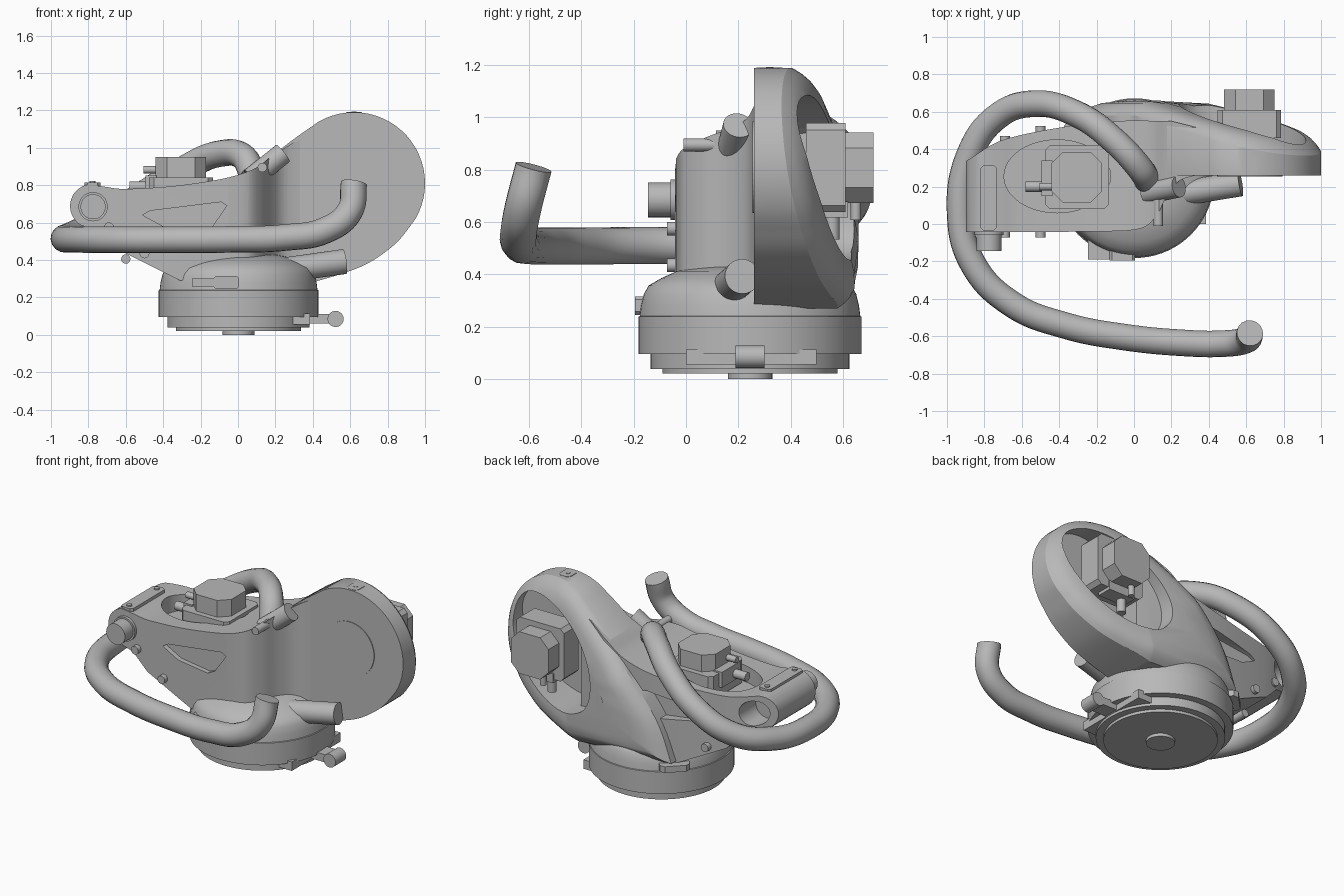
import bpy, bmesh, math
from mathutils import Vector, Matrix

if "Cube" in bpy.data.objects:
    bpy.data.objects.remove(bpy.data.objects["Cube"], do_unlink=True)

grey = bpy.data.materials.new("machine_grey")
grey.use_nodes = True
COLOR = (0.48, 0.48, 0.48, 1)
grey.diffuse_color = COLOR
grey.node_tree.nodes["Principled BSDF"].inputs["Base Color"].default_value = COLOR


def activate(ob):
    bpy.ops.object.select_all(action='DESELECT')
    ob.select_set(True)
    bpy.context.view_layer.objects.active = ob


def smooth(ob, angle=32):
    activate(ob)
    bpy.ops.object.shade_smooth_by_angle(angle=math.radians(angle))
    return ob


def loft(name, rings):
    """Closed solid through rings with equal point counts."""
    bm = bmesh.new()
    vs = [[bm.verts.new(p) for p in r] for r in rings]
    n = len(vs[0])
    for a, b in zip(vs, vs[1:]):
        for i in range(n):
            j = (i + 1) % n
            bm.faces.new((a[i], a[j], b[j], b[i]))
    bm.faces.new(vs[0])
    bm.faces.new(vs[-1])
    bmesh.ops.recalc_face_normals(bm, faces=bm.faces)
    me = bpy.data.meshes.new(name)
    bm.to_mesh(me)
    bm.free()
    me.materials.append(grey)
    ob = bpy.data.objects.new(name, me)
    bpy.context.collection.objects.link(ob)
    return ob


def prism_y(name, pts, y0, y1):
    return loft(name, [[(x, y, z) for x, z in pts] for y in (y0, y1)])


def prism_z(name, pts, z0, z1):
    return loft(name, [[(x, y, z) for x, y in pts] for z in (z0, z1)])


def oval(cx, cy, rx, ry=None, turn=0, n=48):
    ry = ry or rx
    c, s = math.cos(turn), math.sin(turn)
    out = []
    for i in range(n):
        t = 2 * math.pi * i / n
        u, v = rx * math.cos(t), ry * math.sin(t)
        out.append((cx + u * c - v * s, cy + u * s + v * c))
    return out


def rect(x0, x1, y0, y1, cut=0.0):
    if not cut:
        return [(x0, y0), (x1, y0), (x1, y1), (x0, y1)]
    return [(x0 + cut, y0), (x1 - cut, y0), (x1, y0 + cut), (x1, y1 - cut),
            (x1 - cut, y1), (x0 + cut, y1), (x0, y1 - cut), (x0, y0 + cut)]


def rod(name, a, b, r, n=32):
    a, b = Vector(a), Vector(b)
    q = (b - a).to_track_quat('Z', 'Y')
    circle = [q @ Vector((x, y, 0)) for x, y in oval(0, 0, r, n=n)]
    return smooth(loft(name, [[e + p for p in circle] for e in (a, b)]))


def combine(ob, other, op):
    mod = ob.modifiers.new("cut", 'BOOLEAN')
    mod.operation, mod.solver, mod.object = op, 'EXACT', other
    activate(ob)
    bpy.ops.object.modifier_apply(modifier=mod.name)
    bpy.data.objects.remove(other, do_unlink=True)


def spline(pts, steps=6):
    """Catmull-Rom curve through open 2D points."""
    p = [Vector(q) for q in [pts[0], *pts, pts[-1]]]
    out = []
    for a, b, c, d in zip(p, p[1:], p[2:], p[3:]):
        for k in range(steps):
            t = k / steps
            out.append(tuple(0.5 * (2 * b + (c - a) * t + (2 * a - 5 * b + 4 * c - d) * t * t
                                    + (3 * b - a - 3 * c + d) * t ** 3)))
    return out + [tuple(p[-1])]


# Turned base with stepped rings and a domed shoulder
BY = 0.245
steps = [(0.085, 0), (0.085, 0.02), (0.335, 0.02), (0.335, 0.038), (0.38, 0.038), (0.38, 0.095),
         (0.427, 0.095), (0.427, 0.238), (0.422, 0.24), (0.417, 0.28), (0.406, 0.325),
         (0.388, 0.357), (0.34, 0.385), (0.28, 0.412), (0.2, 0.428), (0.05, 0.43)]
smooth(loft("turntable_base", [[(x, y, z) for x, y in oval(0.003, BY, r, n=72)] for r, z in steps]))

# Shoulder housing: egg outline, flat front, slanted domed back with oval opening
arc = [(0.62 + 0.38 * math.cos(math.radians(a)), 0.81 + 0.38 * math.sin(math.radians(a)))
       for a in range(-30, 121, 6)]
egg = arc + spline([(0.41, 1.125), (0.25, 1.01), (0.05, 0.84), (-0.19, 0.56), (-0.3, 0.3)]) \
    + spline([(0.36, 0.27), (0.55, 0.325), (0.7, 0.385), (0.84, 0.485), (0.92, 0.58)])


def back_ring(f, lift):
    ring = []
    for x, z in egg:
        x, z = 0.5 + f * (x - 0.5), 0.74 + f * (z - 0.74)
        slope = (x - 0.62) * 0.78 + (z - 0.81) * 0.62
        ring.append((x, min(0.46 - 0.25 * slope, 0.58) + lift, z))
    return ring


housing = loft("shoulder_housing", [[(x, 0.26, z) for x, z in egg]] + [
    back_ring(f, h) for f, h in
    ((1, 0), (0.96, 0.026), (0.91, 0.048), (0.84, 0.066), (0.72, 0.077), (0.5, 0.08))])
combine(housing, prism_y("opening", oval(0.58, 0.77, 0.39, 0.25, math.radians(40)), 0.36, 1),
        'DIFFERENCE')
smooth(housing)
prism_y("shoulder_cover", oval(0.62, 0.81, 0.175), 0.255, 0.27)
prism_z("shoulder_tab", rect(0.58, 0.66, 0.27, 0.37, 0.02), 1.15, 1.191)
rod("tab_screw", (0.62, 0.32, 1.15), (0.62, 0.32, 1.194), 0.014, 16)

# Forearm: side outline intersected with plan outline
end = [(-0.78 + 0.118 * math.cos(math.radians(a)), 0.688 + 0.118 * math.sin(math.radians(a)))
       for a in range(100, 241, 10)]
side = end + [(-0.72, 0.545), (-0.62, 0.445), (-0.31, 0.29), (0, 0.28), (0.4, 0.3), (0.4, 1.07)] \
    + spline([(0.3, 1.03), (0.18, 0.955), (0.08, 0.885), (-0.08, 0.835), (-0.35, 0.795),
              (-0.6, 0.78), (-0.7, 0.79)])
plan = [(-0.95, -0.042), (-0.4, -0.042)] \
    + spline([(-0.05, -0.038), (0.06, -0.015), (0.13, 0.06), (0.18, 0.16), (0.25, 0.235), (0.38, 0.27)]) \
    + [(0.4, 0.5)] + spline([(0.2, 0.55), (-0.1, 0.55), (-0.4, 0.515), (-0.7, 0.45), (-0.86, 0.36),
                             (-0.95, 0.3)])
forearm = prism_y("forearm", side, -0.3, 0.8)
combine(forearm, prism_z("plan", plan, 0, 1.3), 'INTERSECT')
combine(forearm, prism_z("pocket", oval(-0.41, 0.255, 0.285, 0.195), 0.68, 1.2), 'DIFFERENCE')
window = [(-0.51, 0.64), (-0.47, 0.663), (-0.09, 0.71), (-0.06, 0.69), (-0.14, 0.575),
          (-0.19, 0.55), (-0.4, 0.58)]
for y0, y1 in ((-0.2, -0.01), (0.48, 0.8)):
    combine(forearm, prism_y("window", window, y0, y1), 'DIFFERENCE')
combine(forearm, prism_y("socket", oval(-0.775, 0.69, 0.08), 0.28, 0.8), 'DIFFERENCE')
smooth(forearm)

# Wrist pivot, top plate and bolts
rod("wrist_pivot", (-0.775, -0.145, 0.685), (-0.775, 0, 0.685), 0.067)
rod("wrist_pivot_rim", (-0.775, -0.06, 0.685), (-0.775, 0, 0.685), 0.078)
prism_z("wrist_plate", rect(-0.82, -0.735, -0.035, 0.315, 0.015), 0.78, 0.815)
for y in (0, 0.28):
    rod("plate_screw", (-0.778, y, 0.8), (-0.778, y, 0.823), 0.016, 16)
for x, z, back in ((-0.5, 0.435, 0.525), (-0.69, 0.575, 0.47)):
    rod("front_bolt", (x, -0.072, z), (x, 0.02, z), 0.026, 20)
    rod("back_bolt", (x, 0.4, z), (x, back, z), 0.026, 20)
rod("shoulder_bolt", (0.13, -0.01, 0.895), (0.13, 0.2, 0.895), 0.025, 20)
rod("underside_clip", (-0.6, 0.1, 0.405), (-0.6, 0.3, 0.405), 0.025, 16)

# Struts bracing the housing
rod("lower_strut", (0.17, 0.15, 0.335), (0.57, 0.215, 0.392), 0.067)
rod("upper_strut", (0.07, 0.165, 0.835), (0.24, 0.2, 0.97), 0.058)


# Motors: square body, chamfered cap, plug and cable stubs
def motor(name, matrix):
    parts = [prism_z(name + "_body", rect(-0.17, 0.17, -0.17, 0.17, 0.025), -0.15, 0),
             prism_z(name + "_cap", rect(-0.135, 0.135, -0.135, 0.135, 0.06), -0.01, 0.108),
             prism_z(name + "_socket", rect(-0.19, -0.13, -0.1, 0.09), -0.09, 0.01),
             rod(name + "_plug", (-0.2, -0.05, 0.04), (-0.12, -0.05, 0.04), 0.02, 16),
             rod(name + "_cable", (-0.275, -0.05, -0.05), (-0.12, -0.05, -0.05), 0.028, 16)]
    for p in parts:
        p.data.transform(matrix)


motor("forearm_motor", Matrix.Translation((-0.305, 0.25, 0.842)))
turn = Matrix(((0, 1, 0, 0), (0, 0, 1, 0), (1, 0, 0, 0), (0, 0, 0, 1)))
motor("shoulder_motor", Matrix.Translation((0.617, 0.61, 0.808)) @ turn)

# Bent tube sweeping around the arm
path = [(0.62, -0.583, 0.81), (0.597, -0.622, 0.66), (0.47, -0.64, 0.56), (0.25, -0.635, 0.52),
        (-0.05, -0.605, 0.51), (-0.36, -0.545, 0.508), (-0.65, -0.43, 0.508), (-0.86, -0.215, 0.51),
        (-0.93, 0.06, 0.513), (-0.875, 0.38, 0.54), (-0.73, 0.575, 0.61), (-0.54, 0.643, 0.73),
        (-0.3, 0.585, 0.88), (-0.1, 0.44, 0.968), (0.03, 0.3, 0.95), (0.075, 0.23, 0.86)]
curve = bpy.data.curves.new("bent_tube", 'CURVE')
curve.dimensions = '3D'
curve.bevel_depth, curve.bevel_resolution, curve.use_fill_caps = 0.071, 6, True
line = curve.splines.new('BEZIER')
line.bezier_points.add(len(path) - 1)
for bp, co in zip(line.bezier_points, path):
    bp.co = co
    bp.handle_left_type = bp.handle_right_type = 'AUTO'
curve.materials.append(grey)
tube = bpy.data.objects.new("bent_tube", curve)
bpy.context.collection.objects.link(tube)
activate(tube)
bpy.ops.object.convert(target='MESH')
smooth(bpy.context.object, 45)

# Clamp lever, latch and rim lug on the base
prism_z("clamp_block", rect(0.25, 0.385, 0, 0.5), 0.055, 0.113)
prism_z("clamp_arm", rect(0.3, 0.52, 0.2, 0.3), 0.06, 0.11)
rod("clamp_knob", (0.522, 0.19, 0.085), (0.522, 0.3, 0.085), 0.043)
prism_y("latch_body", rect(-0.13, 0.005, 0.245, 0.315, 0.012), -0.195, 0)
prism_y("latch_tongue", rect(-0.245, -0.12, 0.258, 0.3), -0.19, 0)
lug = prism_z("rim_lug", rect(-0.06, 0.04, -0.09, 0.09, 0.025), 0.25, 0.29)
lug.data.transform(Matrix.Translation((-0.285, 0.53, 0)) @ Matrix.Rotation(math.radians(-45), 4, 'Z'))
